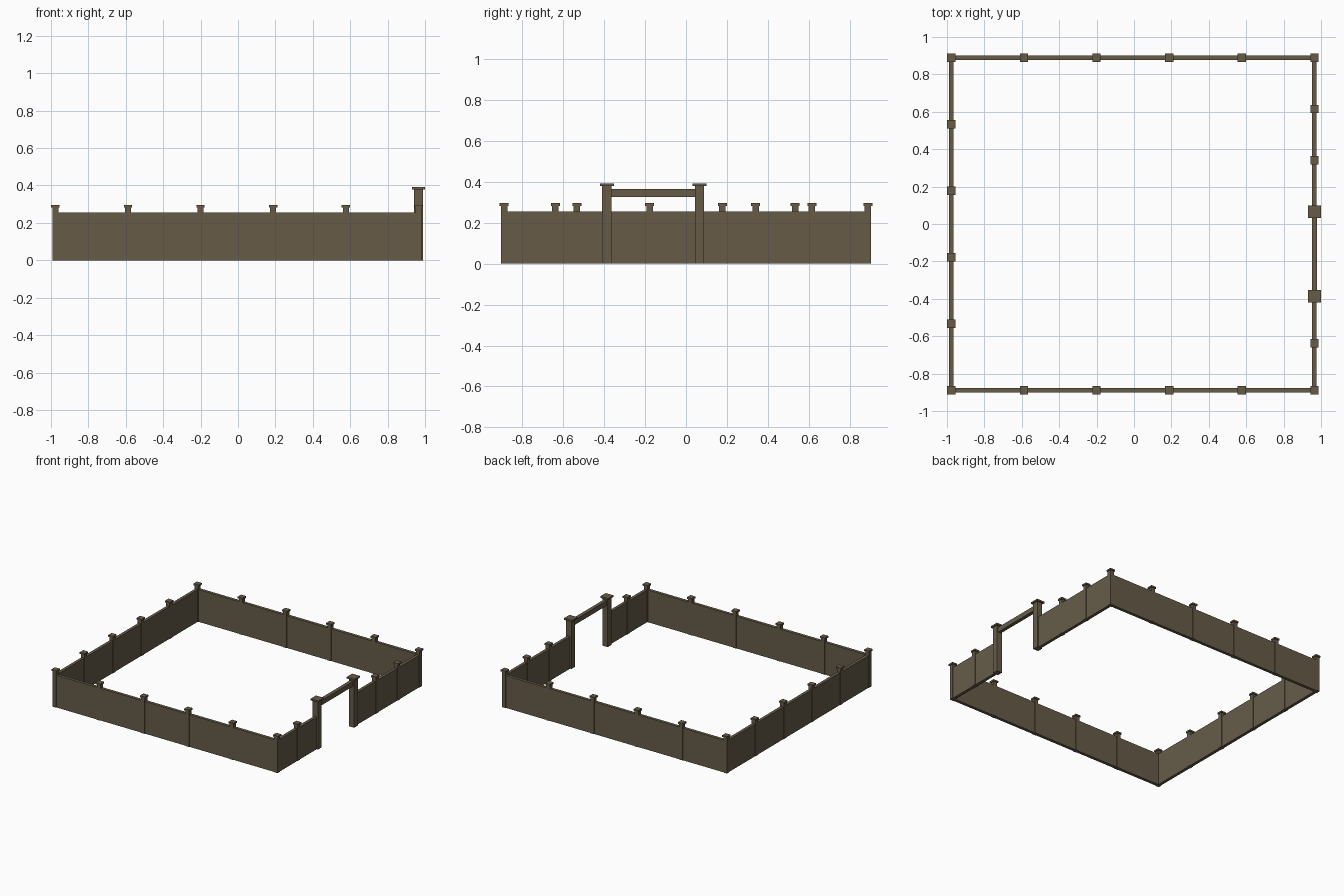
import bpy, bmesh
from mathutils import Matrix

if "Cube" in bpy.data.objects:
    bpy.data.objects.remove(bpy.data.objects["Cube"])

# One weathered wood colour
wood = bpy.data.materials.new("dark_weathered_wood")
wood.diffuse_color = (0.133, 0.105, 0.064, 1)
wood.use_nodes = True
wood.node_tree.nodes["Principled BSDF"].inputs["Base Color"].default_value = wood.diffuse_color

XL, XR, Y = -0.977, 0.965, 0.889      # fence centre lines
GATE = (-0.387, 0.066)                # gate post positions along y
WALL_H, WALL_T = 0.255, 0.024


def box(bm, x0, x1, y0, y1, z0, z1):
    m = Matrix.Translation(((x0 + x1) / 2, (y0 + y1) / 2, (z0 + z1) / 2))
    m = m @ Matrix.Diagonal((x1 - x0, y1 - y0, z1 - z0, 1))
    bmesh.ops.create_cube(bm, size=1, matrix=m)


def finish(name, bm):
    me = bpy.data.meshes.new(name)
    bm.to_mesh(me)
    bm.free()
    me.materials.append(wood)
    ob = bpy.data.objects.new(name, me)
    bpy.context.collection.objects.link(ob)


def wall(name, x0, y0, x1, y1):
    t = WALL_T / 2
    bm = bmesh.new()
    if x0 == x1:
        box(bm, x0 - t, x0 + t, y0, y1, 0, WALL_H)
    else:
        box(bm, x0, x1, y0 - t, y0 + t, 0, WALL_H)
    finish(name, bm)


def post(name, x, y, w, cap_w, h, cap_h=0.013):
    # square shaft with a wider flat cap
    bm = bmesh.new()
    a, c = w / 2, cap_w / 2
    box(bm, x - a, x + a, y - a, y + a, 0, h - cap_h)
    box(bm, x - c, x + c, y - c, y + c, h - cap_h, h)
    finish(name, bm)


# Fence panels, with the gateway left open on the right side
wall("front_wall", XL, -Y, XR, -Y)
wall("back_wall", XL, Y, XR, Y)
wall("left_wall", XL, -Y, XL, Y)
wall("right_wall_front", XR, -Y, XR, GATE[0])
wall("right_wall_back", XR, GATE[1], XR, Y)

# Fence posts: evenly spaced along each run
spots = []
for i in range(6):
    x = XL + (XR - XL) * i / 5
    spots += [(x, -Y), (x, Y)]
spots += [(XL, -Y + 2 * Y * i / 5) for i in range(1, 5)]
spots += [(XR, (GATE[0] - Y) / 2)]
spots += [(XR, GATE[1] + (Y - GATE[1]) * i / 3) for i in (1, 2)]
for i, (x, y) in enumerate(spots):
    post(f"fence_post_{i + 1}", x, y, 0.032, 0.044, 0.296)

# Gateway: two taller posts and a crossbeam
for n, y in zip(("front", "back"), GATE):
    post(f"gate_post_{n}", XR, y, 0.046, 0.068, 0.392)
bm = bmesh.new()
box(bm, XR - 0.014, XR + 0.014, GATE[0], GATE[1], 0.326, 0.365)
finish("gate_crossbeam", bm)
